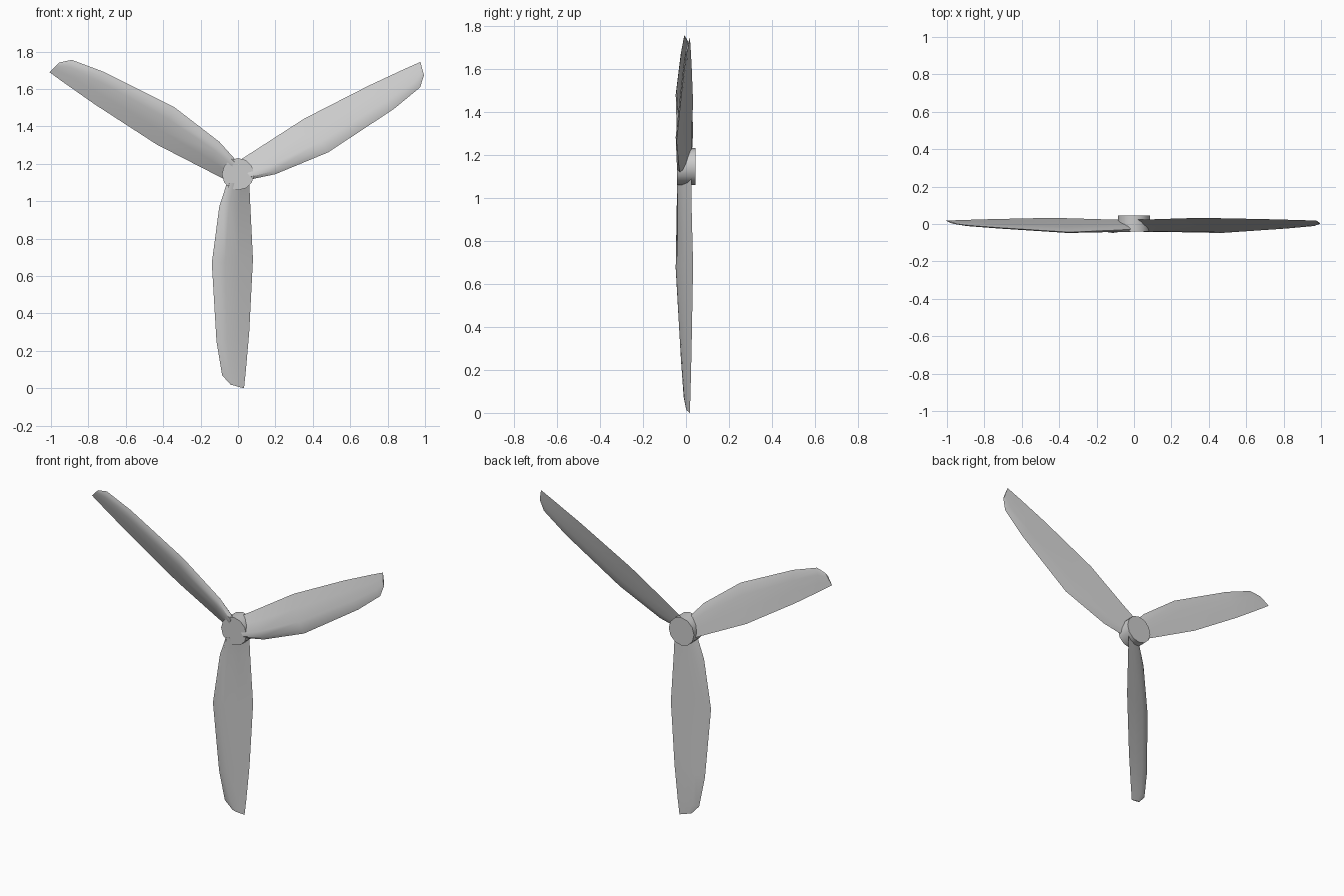
import bpy, bmesh, math
from mathutils import Vector, Matrix

if "Cube" in bpy.data.objects:
    bpy.data.objects.remove(bpy.data.objects["Cube"])

HUB = Vector((0, 0, 1.145))

# Blade stations, pointing down from the hub: leading edge, trailing edge, thickness
LEAD = [(-.06, -.028, -.05), (-.10, -.033, -.173), (-.14, -.044, -.475),
        (-.115, -.02, -.895), (-.085, -.007, -1.075), (-.04, .002, -1.125)]
TRAIL = [(.06, .025, -.04), (.065, .025, -.15), (.08, .033, -.455),
         (.06, .026, -.845), (.042, .021, -1.05), (.032, .018, -1.145)]
THICK = [.035, .028, .022, .016, .012, .006]
# Aerofoil section: chord fraction, offset (front negative, back positive)
SECTION = [(0, 0), (.12, -.6), (.32, -.9), (.65, -.55), (1, 0), (.65, .2), (.3, .35), (.1, .28)]


def finish(bm, name, angle):
    bmesh.ops.recalc_face_normals(bm, faces=bm.faces)
    mesh = bpy.data.meshes.new(name)
    bm.to_mesh(mesh)
    bm.free()
    ob = bpy.data.objects.new(name, mesh)
    bpy.context.collection.objects.link(ob)
    bpy.ops.object.select_all(action='DESELECT')
    ob.select_set(True)
    bpy.context.view_layer.objects.active = ob
    bpy.ops.object.shade_smooth_by_angle(angle=math.radians(angle))
    return ob


def blade(name, turn):
    bm = bmesh.new()
    rings = []
    for a, b, th in zip(LEAD, TRAIL, THICK):
        a, b = Vector(a), Vector(b)
        rings.append([bm.verts.new(a.lerp(b, t) + Vector((0, o * th, 0))) for t, o in SECTION])
    n = len(SECTION)
    for r, s in zip(rings, rings[1:]):
        for i in range(n):
            j = (i + 1) % n
            bm.faces.new((r[i], r[j], s[j], s[i]))
    bm.faces.new(rings[0])
    bm.faces.new(rings[-1])
    # counter-clockwise turn as seen from the front
    rot = Matrix.Rotation(-turn, 4, 'Y')
    bmesh.ops.transform(bm, matrix=Matrix.Translation(HUB) @ rot, verts=bm.verts)
    return finish(bm, name, 40)


# Three twisted blades
for k, label in enumerate(("lower", "right", "left")):
    blade(label + "_blade", k * math.tau / 3)

# Hub
bm = bmesh.new()
bmesh.ops.create_cone(bm, cap_ends=True, segments=12, radius1=.086, radius2=.086, depth=.086)
place = Matrix.Translation(HUB + Vector((0, .002, 0))) @ Matrix.Rotation(math.pi / 2, 4, 'X')
bmesh.ops.transform(bm, matrix=place, verts=bm.verts)
finish(bm, "hub", 40)
